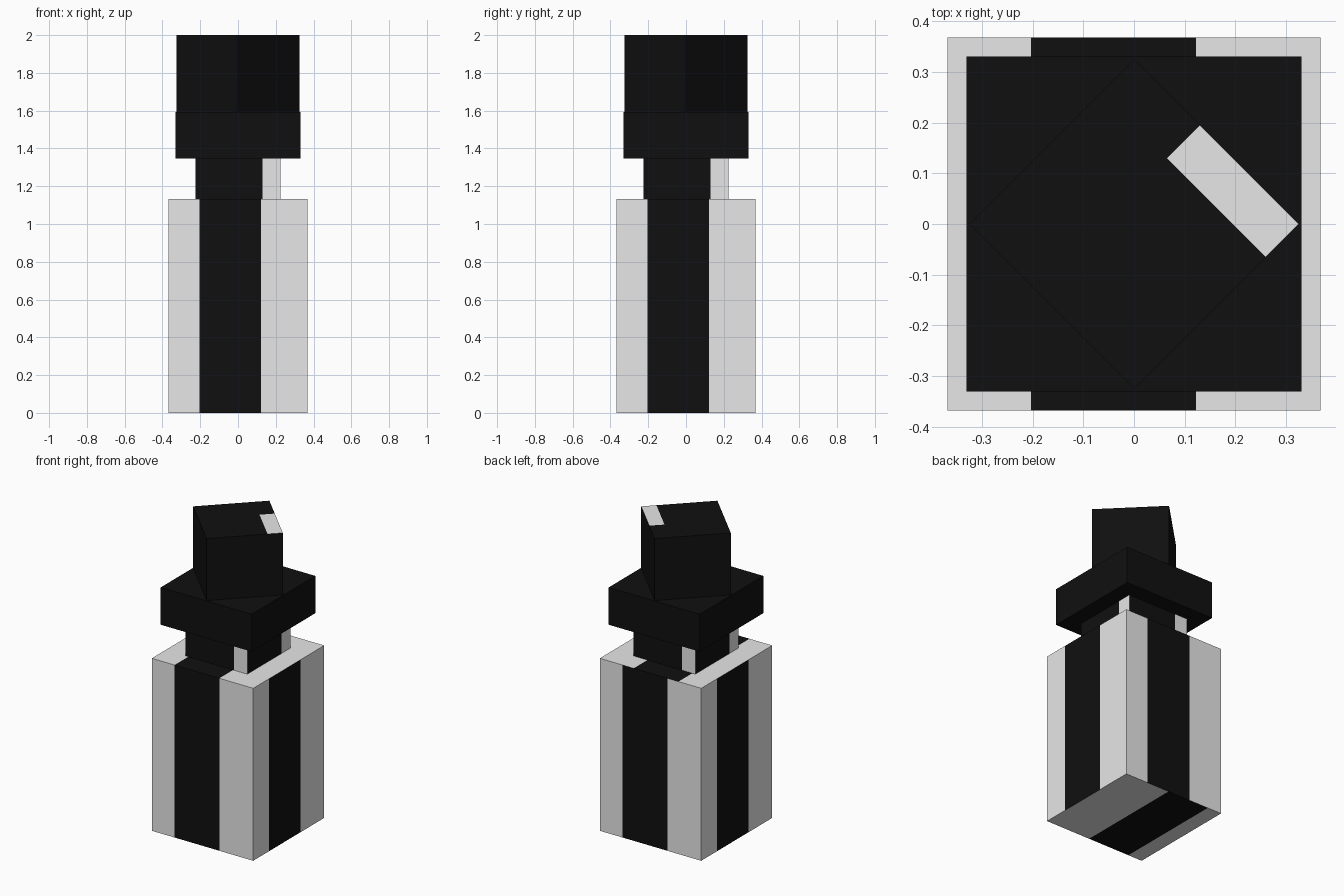
import bpy, bmesh
from math import radians
from mathutils import Matrix

if "Cube" in bpy.data.objects:
    bpy.data.objects.remove(bpy.data.objects["Cube"])


def material(name, r, g, b):
    m = bpy.data.materials.new(name)
    m.diffuse_color = (r, g, b, 1)
    m.use_nodes = True
    m.node_tree.nodes["Principled BSDF"].inputs["Base Color"].default_value = m.diffuse_color
    return m


MATS = [material("black", 0.005, 0.005, 0.005),
        material("light_grey", 0.8, 0.8, 0.8)]
BLACK, LIGHT = 0, 1


def all_black(u, v):
    return BLACK


def band(lo, hi):
    """Black between lo and hi, light elsewhere."""
    return lambda u, v: BLACK if lo < u < hi else LIGHT


def panel(bm, us, vs, place, rule):
    """Flat panel cut at us and vs, each piece coloured by the rule."""
    for u0, u1 in zip(us, us[1:]):
        for v0, v1 in zip(vs, vs[1:]):
            corners = [(u0, v0), (u1, v0), (u1, v1), (u0, v1)]
            f = bm.faces.new([bm.verts.new(place(u, v)) for u, v in corners])
            f.material_index = rule((u0 + u1) / 2, (v0 + v1) / 2)


def block(name, h, z0, z1, side=((), all_black), top=((), (), all_black),
          bottom=((), all_black), turn=0):
    """Square block; the side pattern repeats around all four sides."""
    bm = bmesh.new()
    for k in range(4):
        rot = Matrix.Rotation(radians(90 * k), 3, 'Z')
        panel(bm, [-h, *side[0], h], [z0, z1],
              lambda u, v: rot @ Matrix.Identity(3) @ vec(u, -h, v), side[1])
    panel(bm, [-h, *top[0], h], [-h, *top[1], h],
          lambda u, v: vec(u, v, z1), top[2])
    panel(bm, [-h, *bottom[0], h], [-h, h],
          lambda u, v: vec(u, v, z0), bottom[1])
    bmesh.ops.remove_doubles(bm, verts=bm.verts[:], dist=0.0005)
    # the underside panel is wound upwards, so turn it over
    for f in bm.faces:
        f.normal_update()
        if f.normal.z > 0.5 and f.calc_center_median().z < (z0 + z1) / 2:
            f.normal_flip()
    me = bpy.data.meshes.new(name)
    bm.to_mesh(me)
    bm.free()
    for m in MATS:
        me.materials.append(m)
    ob = bpy.data.objects.new(name, me)
    ob.rotation_euler.z = radians(turn)
    bpy.context.collection.objects.link(ob)
    return ob


def vec(x, y, z):
    from mathutils import Vector
    return Vector((x, y, z))


# Tall striped base
stripe = (-0.203, 0.122)
under = (-0.265, 0.04)
block("base", 0.368, 0, 1.132,
      side=(stripe, band(*stripe)),
      top=(stripe, (), band(*stripe)),
      bottom=(under, band(*under)))

# Neck with a light strip along one edge of each side
block("neck", 0.225, 1.132, 1.348, side=((0.13,), band(-1, 0.13)))

# Wide collar
block("collar", 0.33, 1.348, 1.593)

# Diagonal head with a light patch on top
block("head", 0.23, 1.593, 2.0, turn=45,
      top=((0.138,), (0.046,),
           lambda u, v: LIGHT if u > 0.138 and v < 0.046 else BLACK))
